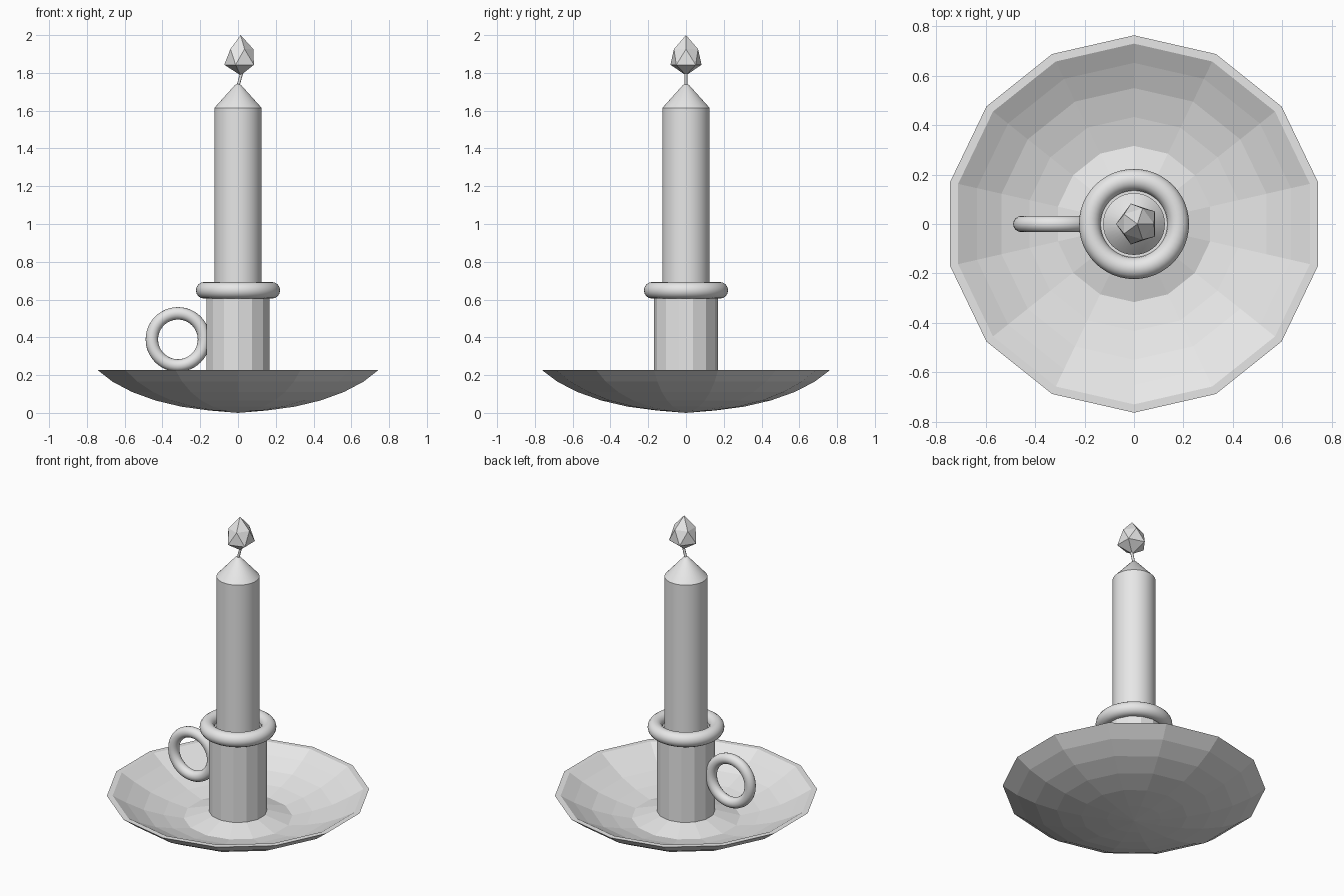
import bpy, bmesh, math
from mathutils import Vector

if "Cube" in bpy.data.objects:
    bpy.data.objects.remove(bpy.data.objects["Cube"])

grey = bpy.data.materials.new("plain grey")
grey.diffuse_color = (0.8, 0.8, 0.8, 1)
grey.use_nodes = True
grey.node_tree.nodes["Principled BSDF"].inputs["Base Color"].default_value = grey.diffuse_color


def finish(name, bm, smooth=None):
    """Turn a bmesh into a named, coloured object."""
    bmesh.ops.recalc_face_normals(bm, faces=bm.faces)
    mesh = bpy.data.meshes.new(name)
    bm.to_mesh(mesh)
    bm.free()
    mesh.materials.append(grey)
    ob = bpy.data.objects.new(name, mesh)
    bpy.context.collection.objects.link(ob)
    if smooth:
        bpy.ops.object.select_all(action='DESELECT')
        ob.select_set(True)
        bpy.context.view_layer.objects.active = ob
        bpy.ops.object.shade_smooth_by_angle(angle=math.radians(smooth))
    return ob


def lathe(name, profile, sides, smooth=None):
    """Revolve (radius, z) points around z, with one corner on +y."""
    bm = bmesh.new()
    rings = []
    for r, z in profile:
        if r == 0:
            rings.append([bm.verts.new((0, 0, z))] * sides)
        else:
            rings.append([bm.verts.new((r * math.sin(2 * math.pi * i / sides),
                                        r * math.cos(2 * math.pi * i / sides), z))
                          for i in range(sides)])
    for a, b in zip(rings, rings[1:]):
        for i in range(sides):
            j = (i + 1) % sides
            bm.faces.new(list(dict.fromkeys((a[i], a[j], b[j], b[i]))))
    return finish(name, bm, smooth)


def ring(name, centre, major, minor, upright=False):
    """Smooth torus, lying flat or standing in the xz plane."""
    bpy.ops.mesh.primitive_torus_add(
        location=centre, rotation=(math.pi / 2 if upright else 0, 0, 0),
        major_radius=major, minor_radius=minor, major_segments=48, minor_segments=16)
    ob = bpy.context.object
    ob.name = ob.data.name = name
    ob.data.materials.append(grey)
    bpy.ops.object.shade_smooth()


# Faceted dish: outer bowl cut from a flattened sphere, rim, inner bowl, raised middle
step = math.pi / 17
outer = [(0.853 * math.sin(k * step), 0.4 * (1 - math.cos(k * step)) + 0.006)
         for k in range(7)]
inner = [(0.73, 0.228), (0.652, 0.182), (0.55, 0.132), (0.433, 0.096),
         (0.316, 0.072), (0.17, 0.113), (0, 0.113)]
outer[0] = (0, 0.0)
lathe("dish", outer + inner, 14)

# Faceted socket with rolled lip and finger ring
lathe("socket", [(0, 0.1), (0.17, 0.1), (0.17, 0.65), (0, 0.65)], 14)
ring("socket_lip", (0, 0, 0.649), 0.179, 0.044)
ring("finger_ring", (-0.318, 0, 0.389), 0.138, 0.033, upright=True)

# Candle with pointed top
lathe("candle", [(0, 0.6), (0.125, 0.6), (0.125, 1.615), (0.016, 1.736), (0, 1.744)], 40, 30)

# Leaning wick
bm = bmesh.new()
low, high = Vector((0, 0, 1.73)), Vector((0.022, 0, 1.81))
bmesh.ops.create_cone(bm, cap_ends=True, segments=8, radius1=0.008, radius2=0.008,
                      depth=(high - low).length)
turn = (high - low).to_track_quat('Z', 'Y')
for v in bm.verts:
    v.co = turn @ v.co + (low + high) / 2
finish("wick", bm, 50)

# Faceted flame: icosahedron narrowed and stretched towards the top
bm = bmesh.new()
bmesh.ops.create_icosphere(bm, subdivisions=1, radius=1)
for v in bm.verts:
    width, z = ((0.097, 1.787) if v.co.z < -0.9 else (0.097, 1.843) if v.co.z < 0
                else (0.075, 1.926) if v.co.z < 0.9 else (0.075, 2.0))
    v.co = (0.014 + v.co.x * width, v.co.y * width, z)
finish("flame", bm)
